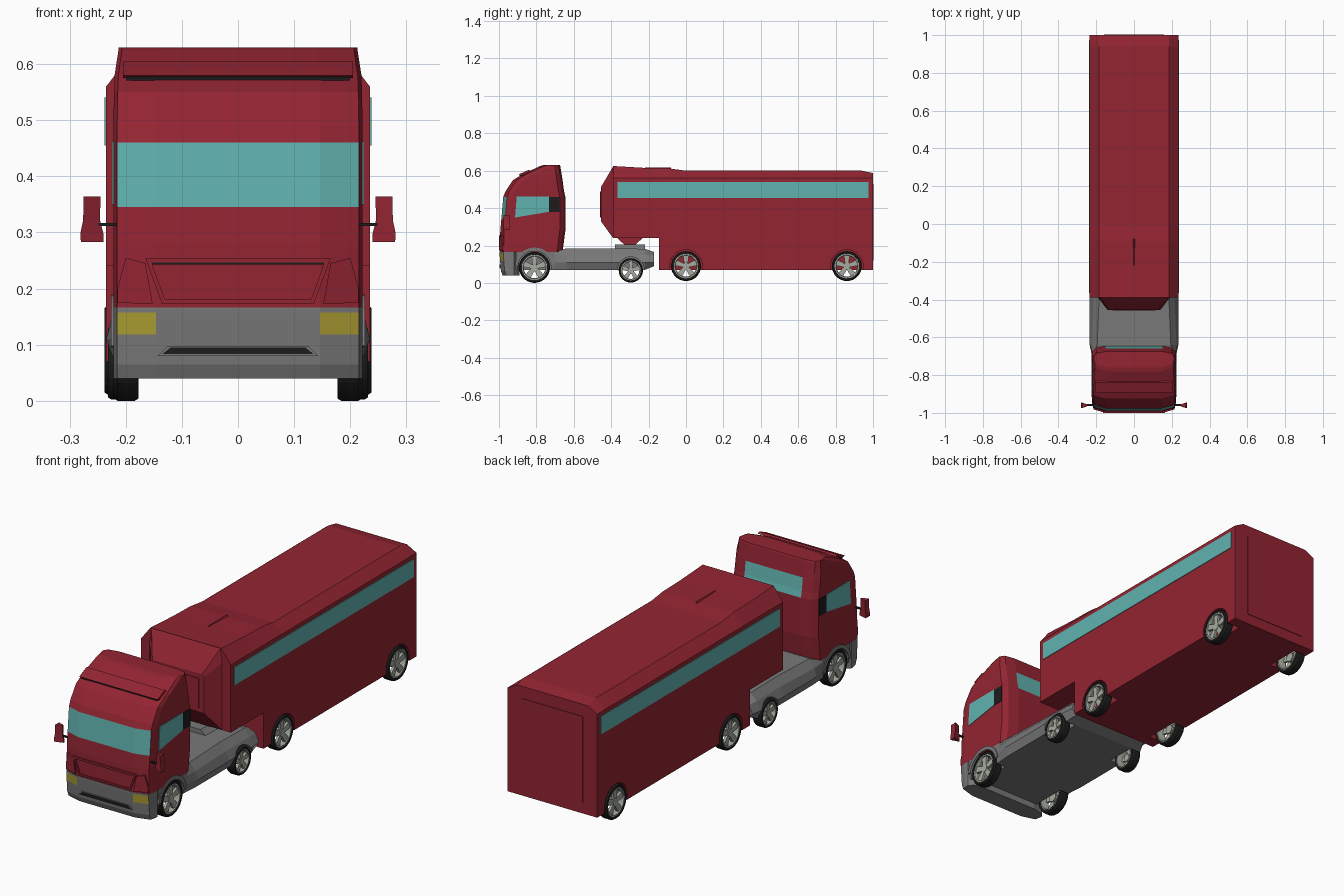
import bpy, bmesh
from math import sin, cos, pi, radians

if "Cube" in bpy.data.objects:
    bpy.data.objects.remove(bpy.data.objects["Cube"])


def material(name, *rgb):
    m = bpy.data.materials.new(name)
    m.use_nodes = True
    m.diffuse_color = (*rgb, 1)
    m.node_tree.nodes["Principled BSDF"].inputs["Base Color"].default_value = (*rgb, 1)
    return m


RED = material("deep_red", .29, .018, .032)
GREY = material("mid_grey", .19, .19, .19)
GLASS = material("teal_glass", .12, .45, .43)
BLACK = material("black", .012, .012, .012)
RIM = material("pale_rim", .38, .41, .35)
YELLOW = material("lamp_yellow", .41, .34, .032)


def skin(bm, rings, loop=False):
    """Bridge rings of points; cap the ends unless the rings form a loop."""
    vs = [[bm.verts.new(p) for p in r] for r in rings]
    n = len(vs[0])
    pairs = list(zip(vs, vs[1:])) + ([(vs[-1], vs[0])] if loop else [])
    for a, b in pairs:
        for i in range(n):
            j = (i + 1) % n
            bm.faces.new((a[i], a[j], b[j], b[i]))
    if not loop:
        bm.faces.new(vs[0])
        bm.faces.new(vs[-1])


def finish(name, bm, *mats, rule=None):
    bmesh.ops.recalc_face_normals(bm, faces=bm.faces)
    if rule:
        for f in bm.faces:
            f.material_index = rule(f.calc_center_median(), f.normal)
    me = bpy.data.meshes.new(name)
    bm.to_mesh(me)
    bm.free()
    for m in mats:
        me.materials.append(m)
    ob = bpy.data.objects.new(name, me)
    bpy.context.collection.objects.link(ob)
    return ob


def loft(name, rings, *mats, rule=None, loop=False):
    bm = bmesh.new()
    skin(bm, rings, loop)
    return finish(name, bm, *mats, rule=rule)


def along_x(name, yz, x0, x1, mat):
    return loft(name, [[(x, y, z) for y, z in yz] for x in (x0, x1)], mat)


def along_y(name, xz, y0, y1, mat):
    return loft(name, [[(x, y, z) for x, z in xz] for y in (y0, y1)], mat)


def rect(a0, a1, b0, b1):
    return [(a0, b0), (a1, b0), (a1, b1), (a0, b1)]


def mirrored(half):
    """Closed outline from its +x half."""
    return half + [(-p[0], *p[1:]) for p in reversed(half)]


def lathe(bm, profile, y, z, a0=0, a1=360, n=28):
    """Sweep (x, radius) points about an axle; a full turn closes itself."""
    full = a1 - a0 == 360
    steps = n if full else n + 1
    angles = [radians(a0 + (a1 - a0) * i / n) for i in range(steps)]
    skin(bm, [[(x, y + r * cos(a), z + r * sin(a)) for x, r in profile]
              for a in angles], full)


def wheel(name, side, y, z, r, out, inner):
    s = side
    bm = bmesh.new()
    lathe(bm, [(s * inner, r * .8), (s * inner, r * .95), (s * (inner + .007), r),
               (s * (out - .007), r), (s * out, r * .94), (s * out, r * .82)], y, z)
    finish(name + "_tyre", bm, BLACK)
    bm = bmesh.new()
    lathe(bm, [(s * inner, r * .81), (s * inner, r * .76), (s * (out - .01), r * .7),
               (s * (out - .002), r * .74), (s * (out - .002), r * .83)], y, z)
    for k in range(5):
        a = pi / 2 + k * 2 * pi / 5
        shape = [(.1, -.12), (.76, -.2), (.76, .2), (.1, .12)]
        skin(bm, [[(s * x, y + r * (u * cos(a) - v * sin(a)), z + r * (u * sin(a) + v * cos(a)))
                   for u, v in shape] for x in (out - .018, out - .006)])
    hub = [i * pi / 5 for i in range(10)]
    skin(bm, [[(s * x, y + q * r * cos(a), z + q * r * sin(a)) for a in hub]
              for x, q in ((out - .03, .28), (out - .004, .24))])
    finish(name + "_rim", bm, RIM)


def cut_well(target, side, y, z, r):
    turn = [i * pi / 14 for i in range(28)]
    c = loft("wheel_well_cutter", [[(side * x, y + r * cos(a), z + r * sin(a)) for a in turn]
                                   for x in (.165, .3)])
    c.hide_render = True
    c.hide_viewport = True
    mod = target.modifiers.new("wheel_well", "BOOLEAN")
    mod.operation = "DIFFERENCE"
    mod.solver = "EXACT"
    mod.object = c


# Trailer: upper hull lofted along y, lower box, tapered nose
def hull(y, top):
    return [(x, y, z) for x, z in mirrored([(.235, .24), (.235, .56), (.185, top)])]


loft("trailer_hull", [hull(y, t) for y, t in
                      ((-.39, .625), (-.22, .615), (-.09, .612), (0, .6), (.94, .6), (1, .587))], RED)
lower = along_y("trailer_lower_body", rect(-.235, .235, .07, .24), -.145, 1, RED)
loft("trailer_nose", [[(x, y, z) for x, z in mirrored([(w, b), (w, m), (v, t)])]
                      for y, w, v, b, m, t in ((-.39, .19, .18, .24, .56, .622),
                                               (-.455, .14, .13, .33, .5, .512))], RED)
along_y("nose_panel", rect(-.115, .115, .35, .49), -.459, -.454, RED)
along_y("rear_door", rect(-.16, .16, .12, .53), .995, 1.003, RED)
along_y("roof_ridge", [(-.01, .605), (.01, .605), (0, .618)], -.22, -.08, RED)
along_x("kingpin_housing", [(-.37, .241), (-.33, .205), (-.27, .205), (-.23, .241)], -.09, .09, RED)

# Tractor chassis with flared skirts
frames = ((-.91, .07, .215, .222, .222, .222, .165), (-.7, .07, .215, .222, .222, .222, .165),
          (-.64, .07, .22, .235, .225, .195, .185), (-.4, .07, .22, .235, .215, .185, .185),
          (-.22, .07, .22, .235, .215, .185, .182), (-.17, .09, .2, .23, .21, .17, .165))
chassis = loft("chassis", [[(x, y, z) for x, z in mirrored([(a, b), (c, .11), (d, .15), (e, t)])]
                           for y, b, a, c, d, e, t in frames], GREY)
along_y("fifth_wheel", mirrored([(.1, .18), (.07, .206)]), -.38, -.22, GREY)


# Cab and bumper: stacked plan outlines
def plan(z, front, back, w):
    half = [(w * .66, front), (w * .97, front + .02), (w, front + .05),
            (w, back - .03), (.2, back - .01), (.15, back)]
    return [(x, y, z) for x, y in mirrored(half)]


def cab_colour(c, n):
    windscreen = n.y < -.5 and .345 < c.z < .46
    rear_window = n.y > .5 and .46 < c.z < .55 and abs(c.x) < .1
    return int(windscreen or rear_window)


loft("cab", [plan(*p) for p in
             ((.165, -.995, -.66, .222), (.28, -.993, -.645, .222), (.345, -.987, -.645, .222),
              (.46, -.977, -.645, .222), (.49, -.965, -.652, .222), (.55, -.925, -.66, .221),
              (.58, -.875, -.665, .22), (.625, -.78, -.672, .213), (.63, -.76, -.675, .213))],
     RED, GLASS, rule=cab_colour)
loft("bumper", [plan(z, f, -.89, .222) for z, f in
                ((.04, -.98), (.065, -.99), (.118, -.994), (.157, -.997), (.166, -.997))],
     GREY, YELLOW,
     rule=lambda c, n: int(n.y < -.5 and .118 < c.z < .157 and abs(c.x) > .15))
along_y("bumper_intake_surround", mirrored([(.143, .08), (.125, .098)]), -.996, -.985, GREY)
along_y("bumper_intake", mirrored([(.135, .083), (.12, .095)]), -.998, -.99, BLACK)

# Grille frame: trapezoid bars around a flush panel
outer = mirrored([(.135, .172), (.165, .254)])
inner = mirrored([(.13, .18), (.154, .246)])
loft("grille_frame", [[(x, y, z) for (x, z), y in
                       ((o, -.99), (o, -1), (i, -1), (i, -.99))]
                      for o, i in zip(outer, inner)], RED, loop=True)
along_y("grille_shadow_line", mirrored([(.154, .243), (.155, .247)]), -.9985, -.99, BLACK)

# Roof visor with dark slot beneath
along_x("roof_visor", [(-.895, .58), (-.84, .605), (-.83, .598), (-.88, .575)], -.205, .205, RED)
along_x("visor_slot", rect(-.889, -.87, .571, .577), -.2, .2, BLACK)

WHEELS = (("tractor_front", -.81, .083, .083, .222, chassis),
          ("tractor_rear", -.295, .067, .065, .232, chassis),
          ("trailer_front", 0, .09, .08, .238, lower),
          ("trailer_rear", .86, .09, .08, .238, lower))

for s, side in ((1, "left"), (-1, "right")):
    for name, y, z, r, out, body in WHEELS:
        wheel(f"{side}_{name}", s, y, z, r, out, out - .045)
        cut_well(body, s, y, z, r + .007)

    # Arch over the steering wheel
    bm = bmesh.new()
    lathe(bm, [(s * x, r) for x, r in rect(.165, .226, .088, .106)], -.81, .083, 8, 172, 16)
    finish(side + "_wheel_arch", bm, GREY)

    # Windows
    w = s * .2195, s * .2245
    along_x(side + "_door_window", [(-.914, .35), (-.732, .38), (-.732, .462), (-.905, .462)], *w, GLASS)
    along_x(side + "_rear_quarter_window", rect(-.732, -.677, .38, .46), *w, BLACK)
    along_x(side + "_trailer_window", rect(-.365, .975, .455, .54), s * .232, s * .238, GLASS)

    # Front corner step panel following the curved face
    step = ((.165, .245), (.2, .255), (.215, .2), (.215, .175), (.152, .172))
    loft(side + "_corner_panel", [[(s * x, -.995 + (x - .147) * .29 + d, z) for x, z in step]
                                  for d in (-.006, .008)], RED)

    # Mirror and arm
    loft(side + "_mirror", [[(s * x, y, z) for x, y in
                             ((a, -.962), (b, -.975), (b, -.945), (a, -.956))]
                            for z, a, b in ((.283, .24, .28), (.298, .24, .281),
                                            (.322, .246, .276), (.364, .245, .275))], RED)
    along_x(side + "_mirror_arm", rect(-.964, -.954, .311, .317), s * .21, s * .25, BLACK)
